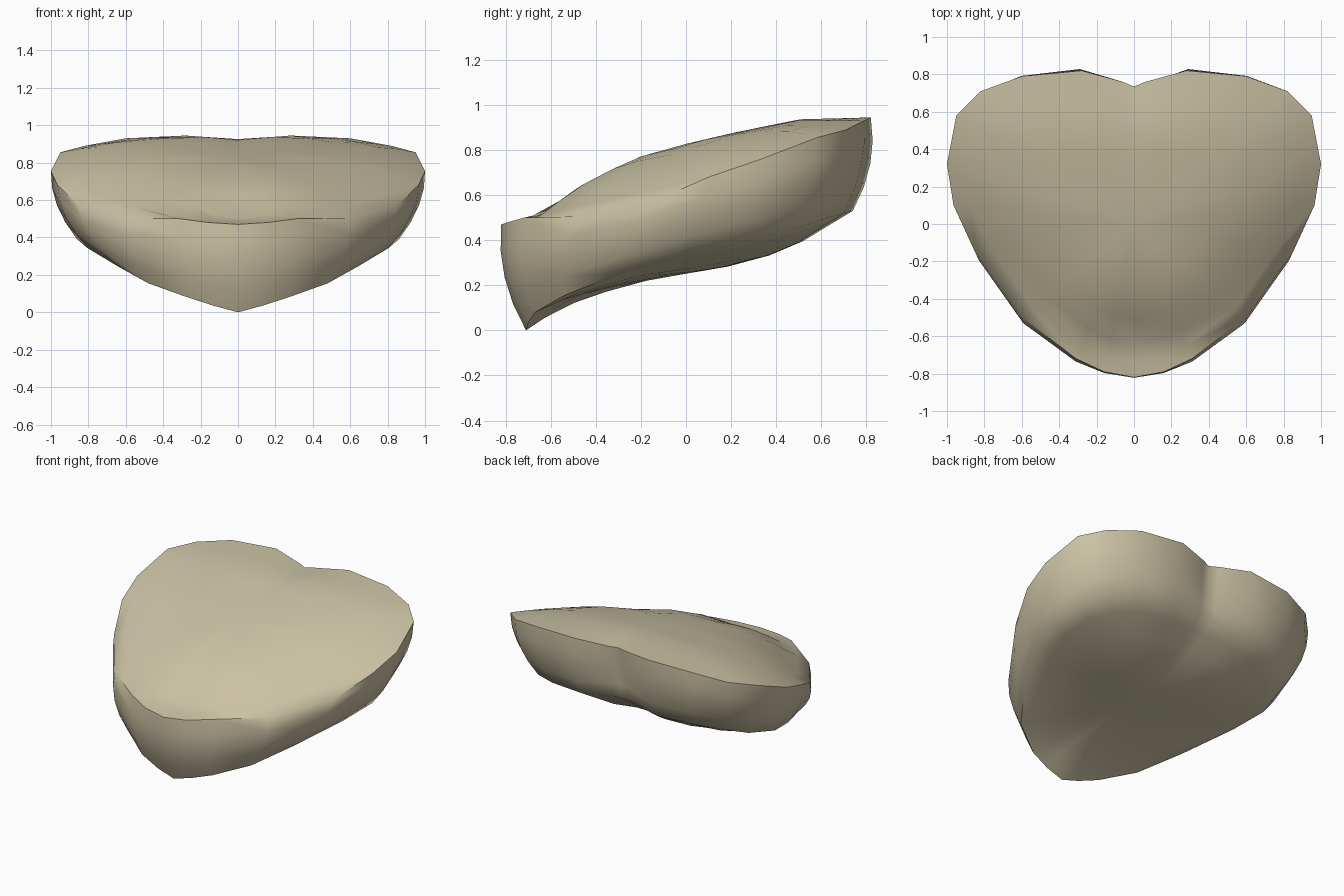
import bpy
import bmesh
from mathutils import Vector

default_cube = bpy.data.objects.get("Cube")
if default_cube:
    bpy.data.objects.remove(default_cube, do_unlink=True)

# Half outlines of the heart, from front tip to rear notch
UPPER_RIM = [(0, -.82, .47), (.16, -.79, .48), (.31, -.72, .5), (.6, -.5, .505),
             (.85, -.15, .57), (.965, .1, .68), (1, .32, .755), (.95, .58, .855),
             (.82, .71, .89), (.6, .79, .93), (.28, .82, .945), (.06, .76, .925),
             (0, .735, .92)]
LOWER_RIM = [(0, -.71, 0), (.13, -.7, .035), (.27, -.67, .08), (.48, -.54, .155),
             (.65, -.3, .25), (.8, .02, .34), (.86, .25, .39), (.82, .48, .45),
             (.72, .6, .49), (.54, .7, .52), (.28, .74, .53), (.06, .71, .56),
             (0, .71, .56)]

# Height along the middle (y, z) of the top and of the underside
TOP_LINE = [(-.82, .47), (-.64, .5), (-.5, .62), (-.24, .76), (.08, .85),
            (.5, .935), (.82, .94)]
BASE_LINE = [(-.71, 0), (-.56, .1), (-.33, .18), (-.12, .235), (.1, .265),
             (.31, .31), (.49, .38), (.62, .46), (.75, .54)]


def height(line, y):
    """Linear interpolation along a middle line."""
    if y <= line[0][0]:
        return line[0][1]
    for (y0, z0), (y1, z1) in zip(line, line[1:]):
        if y <= y1:
            return z0 + (z1 - z0) * (y - y0) / (y1 - y0)
    return line[-1][1]


def full_ring(half):
    """Mirror a half outline into a closed ring."""
    right = [Vector(p) for p in half]
    left = [Vector((-p.x, p.y, p.z)) for p in reversed(right[1:-1])]
    return right + left


def shrink(ring, scale, line, power):
    """Scale a rim inwards while its height blends into the middle line."""
    result = []
    for p in ring:
        y = p.y * scale
        z = height(line, y) + (p.z - height(line, p.y)) * scale ** power
        result.append(Vector((p.x * scale, y, z)))
    return result


def wall(upper, lower, t, bulge):
    """Ring on the side wall, puffed outwards except at the notch."""
    result = []
    for a, b in zip(upper, lower):
        p = a.lerp(b, t)
        outward = Vector((p.x, p.y, 0)).normalized()
        in_notch = p.y > 0 and abs(p.x) < .1
        amount = 0 if in_notch else bulge * 4 * t * (1 - t)
        result.append(p + outward * amount)
    return result


def bridge(bm, ring_a, ring_b):
    count = len(ring_a)
    for i in range(count):
        j = (i + 1) % count
        bm.faces.new((ring_a[i], ring_a[j], ring_b[j], ring_b[i]))


def cap(bm, ring, z):
    centre = bm.verts.new((0, 0, z))
    for i, vert in enumerate(ring):
        bm.faces.new((vert, ring[(i + 1) % len(ring)], centre))


# Cushion: domed top, puffed wall and rounded underside as stacked rings
upper, lower = full_ring(UPPER_RIM), full_ring(LOWER_RIM)
rings = [shrink(upper, s, TOP_LINE, 2.5) for s in (.25, .45, .62, .78, .9)]
rings.append(upper)
rings += [wall(upper, lower, t, .04) for t in (.25, .5, .75)]
rings.append(lower)
rings += [shrink(lower, s, BASE_LINE, 2) for s in (.88, .7, .5, .25)]

bm = bmesh.new()
loops = [[bm.verts.new(p) for p in ring] for ring in rings]
for first, second in zip(loops, loops[1:]):
    bridge(bm, first, second)
cap(bm, loops[0], height(TOP_LINE, 0))
cap(bm, loops[-1], height(BASE_LINE, 0))
bmesh.ops.recalc_face_normals(bm, faces=bm.faces)

mesh = bpy.data.meshes.new("heart_cushion")
bm.to_mesh(mesh)
bm.free()
cushion = bpy.data.objects.new("heart_cushion", mesh)
bpy.context.collection.objects.link(cushion)

# Warm beige fabric
beige = bpy.data.materials.new("warm_beige")
beige.use_nodes = True
colour = (.6, .54, .37, 1)
beige.diffuse_color = colour
beige.node_tree.nodes["Principled BSDF"].inputs["Base Color"].default_value = colour
mesh.materials.append(beige)

# Soft shading with a crisp rim
bpy.ops.object.select_all(action="DESELECT")
cushion.select_set(True)
bpy.context.view_layer.objects.active = cushion
bpy.ops.object.shade_smooth_by_angle(angle=.9)
